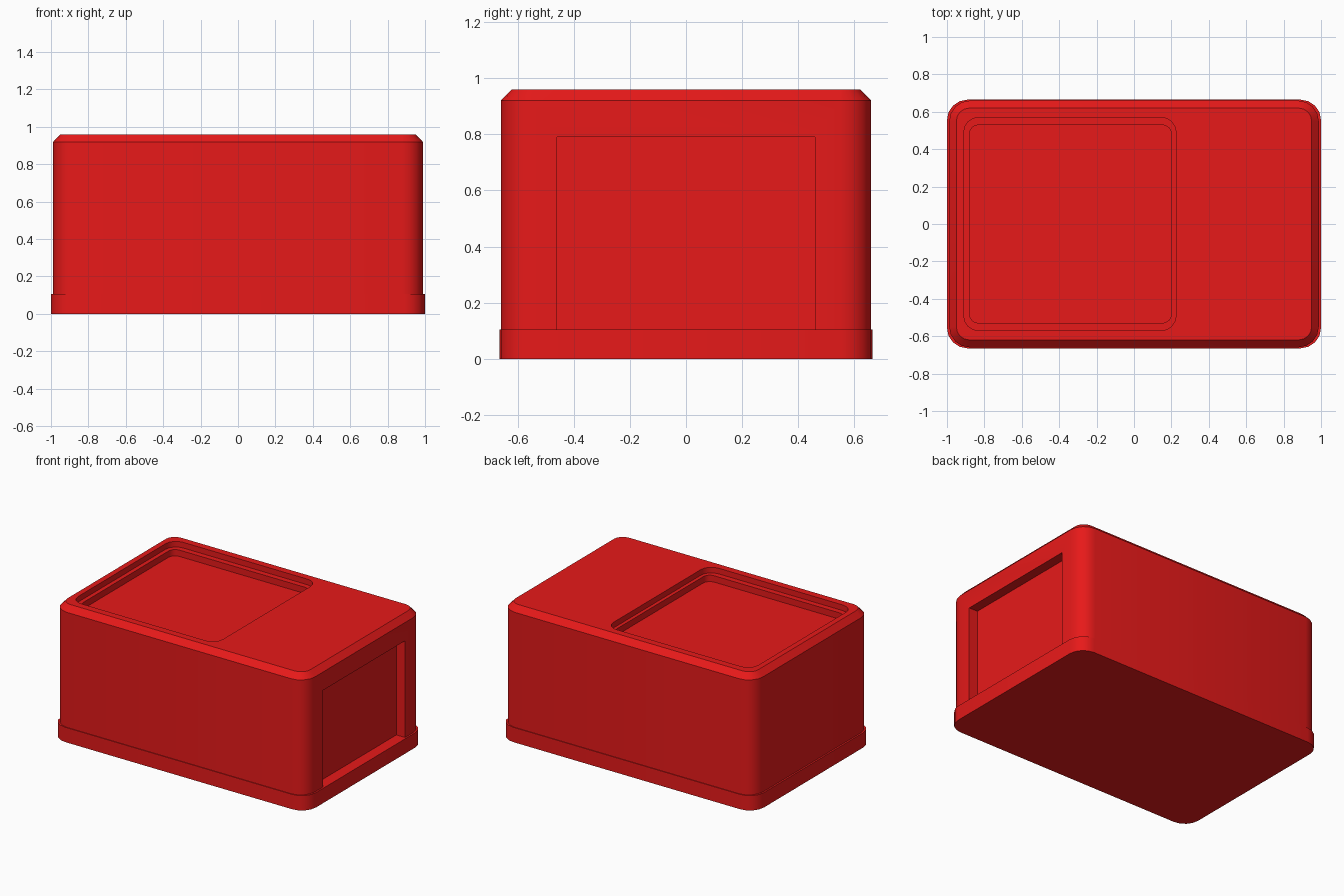
import bpy, bmesh
from math import cos, sin, pi, radians

if "Cube" in bpy.data.objects:
    bpy.data.objects.remove(bpy.data.objects["Cube"])

red = bpy.data.materials.new("red")
red.diffuse_color = (0.8, 0.01, 0.01, 1)
red.use_nodes = True
red.node_tree.nodes["Principled BSDF"].inputs["Base Color"].default_value = red.diffuse_color


def ring(bm, x0, x1, y, r, z, seg=4):
    """Rounded rectangle loop from x0 to x1 and -y to y at height z."""
    verts = []
    corners = [(x1 - r, y - r), (x0 + r, y - r), (x0 + r, r - y), (x1 - r, r - y)]
    for q, (cx, cy) in enumerate(corners):
        for i in range(seg + 1):
            a = (q + i / seg) * pi / 2
            verts.append(bm.verts.new((cx + r * cos(a), cy + r * sin(a), z)))
    return verts


def loft(name, rings):
    """Closed solid through a stack of rounded rectangles."""
    bm = bmesh.new()
    loops = [ring(bm, *p) for p in rings]
    for a, b in zip(loops, loops[1:]):
        n = len(a)
        for i in range(n):
            bm.faces.new((a[i], a[(i + 1) % n], b[(i + 1) % n], b[i]))
    bm.faces.new(loops[0][::-1])
    bm.faces.new(loops[-1])
    bmesh.ops.recalc_face_normals(bm, faces=bm.faces)
    me = bpy.data.meshes.new(name)
    bm.to_mesh(me)
    bm.free()
    ob = bpy.data.objects.new(name, me)
    bpy.context.collection.objects.link(ob)
    me.materials.append(red)
    return ob


def cut(target, cutter):
    mod = target.modifiers.new(cutter.name, 'BOOLEAN')
    mod.operation = 'DIFFERENCE'
    mod.solver = 'EXACT'
    mod.object = cutter
    bpy.context.view_layer.objects.active = target
    bpy.ops.object.modifier_apply(modifier=mod.name)
    bpy.data.objects.remove(cutter)


# Base plinth
base = loft("base", [(-1, 1, 0.665, 0.11, 0), (-1, 1, 0.665, 0.11, 0.105)])

# Main housing with chamfered top rim
body = loft("body", [(-0.988, 0.988, 0.66, 0.11, 0.095),
                     (-0.988, 0.988, 0.66, 0.11, 0.92),
                     (-0.95, 0.95, 0.62, 0.07, 0.96)])

# Stepped tray in the top
cut(body, loft("tray_cutter", [(-0.88, 0.20, 0.53, 0.05, 0.875),
                               (-0.88, 0.20, 0.53, 0.05, 0.92),
                               (-0.91, 0.225, 0.57, 0.08, 0.92),
                               (-0.91, 0.225, 0.57, 0.08, 1.1)]))

# Rectangular recess in the right end
bpy.ops.mesh.primitive_cube_add(size=1, location=(1.02, 0, 0.42))
recess = bpy.context.object
recess.name = "recess_cutter"
recess.scale = (0.2, 0.92, 0.74)
recess.data.materials.append(red)
cut(body, recess)

# Smooth the rounded corners, keep the edges crisp
for ob in (base, body):
    bpy.ops.object.select_all(action='DESELECT')
    ob.select_set(True)
    bpy.context.view_layer.objects.active = ob
    bpy.ops.object.shade_smooth_by_angle(angle=radians(30))
